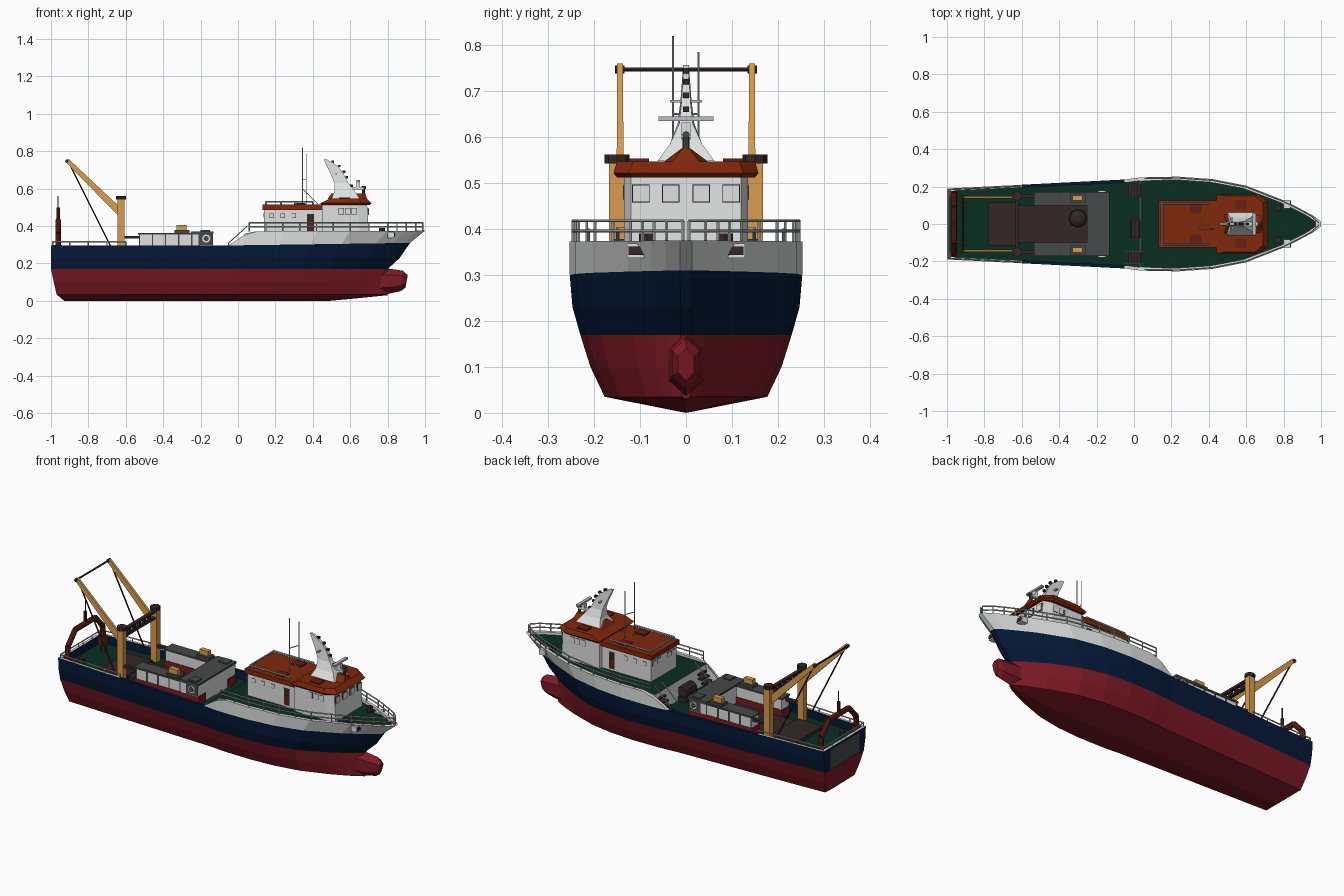
import bpy, bmesh, math
from mathutils import Vector

if "Cube" in bpy.data.objects:
    bpy.data.objects.remove(bpy.data.objects["Cube"])

COL = dict(hull_red=(.21,.01,.019), navy=(.0015,.01,.042), white=(.74,.75,.75), rail_grey=(.5,.51,.52),
           deck_green=(.003,.026,.015), roof_orange=(.22,.021,.003), ochre=(.7,.335,.075),
           dark_grey=(.062,.067,.067), dark_brown=(.035,.02,.02), gantry_red=(.125,.013,.008))
MAT = {}
for n, c in COL.items():
    MAT[n] = bpy.data.materials.new(n)
    MAT[n].diffuse_color = (*c, 1)

def finish(name, bm, *mats):
    bmesh.ops.recalc_face_normals(bm, faces=bm.faces)
    me = bpy.data.meshes.new(name)
    bm.to_mesh(me)
    bm.free()
    for m in mats:
        me.materials.append(MAT[m])
    ob = bpy.data.objects.new(name, me)
    bpy.context.collection.objects.link(ob)
    return ob

def add_loft(bm, rings):
    vs = [[bm.verts.new(p) for p in r] for r in rings]
    n = len(rings[0])
    for a, b in zip(vs, vs[1:]):
        for i in range(n):
            bm.faces.new((a[i], a[(i+1) % n], b[(i+1) % n], b[i]))
    bm.faces.new(vs[0][::-1])
    bm.faces.new(vs[-1])

def lofts(name, mat, ringsets, mirror=False):
    bm = bmesh.new()
    for rs in ringsets:
        add_loft(bm, rs)
        if mirror:
            add_loft(bm, [[(p[0], -p[1], p[2]) for p in r] for r in rs])
    return finish(name, bm, mat)

def boxes(name, mat, bs, mirror=False):
    return lofts(name, mat, [[[(x, y, z) for x, y in ((a, c), (b, c), (b, d), (a, d))] for z in (e, f)]
                             for a, b, c, d, e, f in bs], mirror)

def tubes(name, mat, paths, r, mirror=False, n=6):
    sets = []
    for path in paths:
        for p, q in zip(path, path[1:]):
            p, q = Vector(p), Vector(q)
            rot = (q-p).to_track_quat('Z', 'Y')
            ring = [rot @ Vector((r*math.cos(k*math.tau/n), r*math.sin(k*math.tau/n), 0)) for k in range(n)]
            sets.append([[tuple(c+v) for v in ring] for c in (p, q)])
    return lofts(name, mat, sets, mirror)

def lerp(tab, x):
    for (a, u), (b, v) in zip(tab, tab[1:]):
        if x <= b:
            return u+(v-u)*max(0, x-a)/(b-a)
    return tab[-1][1]

# hull: stations along the length, rows up the side, then over the rim to the deck
PLAN = [(-1,.75), (-.6,.83), (-.05,.94), (.05,.99), (.24,1), (.42,.95), (.6,.81), (.8,.5), (.9,.3), (.96,.17), (1,.05)]
TOP = [(-1,.297), (-.05,.297), (.03,.35), (.1,.372), (1,.375)]
XS = [-1, -.6, -.5, -.05, 0, .03, .035, .1, .24, .42, .6, .8, .9, .96, 1]
ROWS = [(0,0,-.93,.8), (.035,.177,-.97,.8), (.1,.208,-.985,.8), (.17,.23,-1,.8), (.23,.247,-1,.865),
        (.3,.253,-1,.92), ('top',.253,-1,1), ('in',.235,-.985,.97), ('deck',.235,-.985,.97), ('deck',0,-.985,.97)]

def hull_point(x, row):
    z, w, xs, xe = row
    px = xs if x == -1 else x if x < .1 else .1+(x-.1)*(xe-.1)/.9
    y = w*lerp(PLAN, x)
    if z in ('top', 'in'):
        z = lerp(TOP, x)
    elif z == 'deck':
        z = .25 if x <= .03 else .36
    elif z == .3:
        z = min(lerp(TOP, x), .297+.013*max(0, x))
    elif z == 0:
        z = max(0, (px-.5)*.1)
    return Vector((px, y, z))

bm = bmesh.new()
def hull_face(pts, mi):
    u = []
    for p in pts:
        if all((p-q).length > 1e-5 for q in u):
            u.append(p)
    if len(u) > 2:
        bm.faces.new([bm.verts.new(p) for p in u]).material_index = mi
for s in (1, -1):
    P = [[hull_point(x, r) for r in ROWS] for x in XS]
    for col in P:
        for p in col:
            p.y *= s
    ROWMAT = [0, 0, 0, 1, 1, 2, 2, 2, 3]
    for i in range(len(XS)-1):
        for j in range(9):
            m = ROWMAT[j]
            if (j == 6 and -.6 <= XS[i] < -.05) or (j == 7 and XS[i] < -.05):
                m = 1
            if j == 8 and XS[i] == .03:
                m = 2
            hull_face([P[i][j], P[i+1][j], P[i+1][j+1], P[i][j+1]], m)
    for col in (P[0], P[-1]):                      # transom and stem
        for j in range(8):
            a, b = col[j], col[j+1]
            m = 1 if j == 7 and col is P[0] else ROWMAT[j]
            hull_face([a, b, Vector((b.x, 0, b.z)), Vector((a.x, 0, a.z))], m)
bmesh.ops.remove_doubles(bm, verts=bm.verts, dist=1e-4)
finish("hull", bm, "hull_red", "navy", "white", "deck_green")

# bulbous bow
lofts("bulbous_bow", "hull_red", [[[(x+dx*(k in (5, 0, 1)), ry*math.sin(k*math.tau/6), cz+rz*math.cos(k*math.tau/6))
      for k in range(6)] for x, cz, ry, rz, dx in
      ((.6,.1,.05,.07,0), (.8,.105,.042,.068,0), (.87,.107,.035,.055,.01), (.895,.105,.02,.035,.01))]])
boxes("stern_door", "dark_grey", [(-1.001,-.996,-.13,.13,.175,.285)])
# anchor pockets
for nm, mt, o, h in (("anchor_pocket", "white", 0, .016), ("anchor", "dark_brown", .004, .009)):
    boxes(nm, mt, [(.8,.835+o,.1-h,.112+h+o,.353-h,.353+h)], True)

# railings following the hull edge
def edge(x, z, d=.006):
    return (x-(.012 if x > .97 else 0), max(.252*lerp(PLAN, x)-d, .003), z)
fx = [.06, .15, .24, .33, .42, .51, .6, .7, .8, .85, .9, .95, 1]
tubes("bow_rails", "rail_grey", [[edge(x, z) for x in fx] for z in (.396, .418)]
      + [[edge(x, .37), edge(x, .418)] for x in fx], .0035, True)
ax = [-.99, -.9, -.8, -.7, -.6]
tubes("stern_rails", "rail_grey", [[(-.99, 0, .316)]+[edge(x, .316) for x in ax]]
      + [[edge(x, .29), edge(x, .316)] for x in ax] + [[(-.99, y, .29), (-.99, y, .316)] for y in (.02, .1)], .0035, True)

# stairs down from the forecastle
boxes("stairs", "dark_brown", [(.035-.016*k, .06-.016*k, .15, .215, .345-.022*k, .355-.022*k) for k in range(5)], True)
tubes("stair_rails", "rail_grey", [[(.05,y,.40), (-.05,y,.31), (-.05,y,.25)] for y in (.148, .212)], .003, True)
# deck winch
tubes("winch_drum", "dark_brown", [[(.015,-.075,.295), (.015,.02,.295)]], .035, n=10)
boxes("winch_base", "dark_brown", [(-.02,.03,-.075,.03,.25,.275)])

# aft deckhouse: U-shaped, open towards the stern
boxes("deckhouse_base", "hull_red", [(-.535,-.13,.1,.168,.25,.297)], True)
boxes("deckhouse_walls", "white", [(-.53,-.21,.103,.166,.297,.355)], True)
boxes("deckhouse_front_block", "white", [(-.245,-.135,-.168,.168,.25,.36)])
boxes("deckhouse_roof", "dark_grey", [(-.535,-.2,.098,.172,.355,.364)], True)
boxes("deckhouse_front_roof", "dark_grey", [(-.25,-.13,-.172,.172,.36,.371)])
boxes("deckhouse_frames", "dark_grey", [(x,x+.006,.166,.17,.297,.355) for x in (-.53,-.46,-.39,-.32,-.25,-.21)]
      + [(-.205,-.135,.168,.171,.3,.36)], True)
boxes("roof_hatches", "dark_grey", [(-.34,-.26,.112,.162,.364,.378), (-.2,-.15,.112,.162,.371,.378)], True)
boxes("roof_lockers", "ochre", [(-.33,-.275,.125,.152,.378,.405)], True)
tubes("lifebuoys", "white", [[(-.17,.17,.333), (-.17,.178,.333)]], .022, True, 12)
tubes("lifebuoy_centres", "dark_grey", [[(-.17,.177,.333), (-.17,.18,.333)]], .014, True, 12)
boxes("hold_floor", "dark_brown", [(-.62,-.245,-.1,.1,.25,.262)])
boxes("hatch_cover", "dark_brown", [(-.78,-.62,-.115,.115,.25,.268)])
lofts("net_pile", "dark_brown", [[[(-.3+r*math.cos(k*.785), .03+r*math.sin(k*.785), z) for k in range(8)]
      for r, z in ((.05,.26), (.045,.285), (.02,.3))]])

# cranes
boxes("crane_columns", "ochre", [(-.645,-.607,.135,.168,.25,.55)], True)
tubes("crane_caps", "dark_brown", [[(-.626,.15,.543), (-.626,.15,.562)]], .027, True, 8)
lofts("crane_booms", "ochre", [[[(-.632+d,y,.475+d) for d, y in ((-.014,.136), (.014,.136), (.014,.151), (-.014,.151))],
      [(-.915+d,y,.752+d) for d, y in ((-.008,.137), (.008,.137), (.008,.15), (-.008,.15))]]], True)
tubes("boom_crossbar", "dark_brown", [[(-.915,-.155,.747), (-.915,.155,.747)]], .005)
tubes("boom_tips", "dark_brown", [[(-.915,.134,.747), (-.915,.155,.747)]], .009, True, 8)
tubes("crane_cables", "dark_brown", [[(-.91,.143,.75), (-.68,.143,.29)]], .004, True)
boxes("crane_crossbeam", "dark_brown", [(-.635,-.615,-.135,.135,z,z+.012) for z in (.495,.53)]
      + [(-.635,-.615,y-.006,y+.006,.5,.535) for y in (-.09,-.045,0,.045,.09)])
boxes("crane_pipe", "dark_brown", [(-.61,-.53,.14,.16,.333,.348)], True)

# stern gantry
tubes("stern_gantry", "gantry_red", [[(-.962,.165,.25), (-.962,.155,.36), (-.962,.09,.43), (-.962,0,.43)]], .015, True, 8)
tubes("gantry_post", "gantry_red", [[(-.962,0,.43), (-.962,0,.5)]], .009, n=8)
tubes("gantry_spike", "dark_brown", [[(-.962,0,.5), (-.962,0,.56)]], .003)
boxes("gantry_feet", "gantry_red", [(-.983,-.94,.145,.176,.25,.3)], True)
tubes("bollards", "dark_brown", [[(-.915,.1,.25), (-.915,.1,.285)], [(.77,.085,.36), (.77,.085,.39)]], .017, True, 8)

# bridge
def outline(x0, x1, xc, w, wc, z):
    return [(x0,-w,z), (xc,-w,z), (x1,-wc,z), (x1,wc,z), (xc,w,z), (x0,w,z)]
boxes("cabin_walls", "white", [(.14,.46,-.115,.115,.36,.49)])
lofts("bridge_walls", "white", [[outline(.45,.7,.65,.135,.12,.36), outline(.45,.69,.64,.135,.12,.52)]])
boxes("cabin_roof", "roof_orange", [(.13,.49,-.125,.125,.487,.514)])
lofts("bridge_roof", "roof_orange", [[outline(.445,.705,.655,.15,.115,.512), outline(.44,.715,.66,.158,.125,.522),
                                      outline(.49,.69,.645,.15,.115,.547)]])
lofts("mast_pedestal", "roof_orange", [[outline(.48,.69,.67,.05,.03,.545), outline(.5,.68,.66,.01,.008,.575)]])
boxes("roof_squares", "gantry_red", [(.3,.36,.055,.1,.514,.522), (.54,.6,.08,.125,.547,.553)], True)
tubes("roof_rail", "rail_grey", [[(.15,0,.53), (.15,.108,.53), (.4,.108,.53)]]
      + [[(x,.108,.51), (x,.108,.53)] for x in (.15,.23,.31,.4)], .0045, True)
# windows and doors
for nm, mt, g, t in (("window_frames", "dark_brown", .002, 0), ("window_panes", "white", 0, .0015)):
    boxes(nm, mt, [(.685,.698+t,y-.017-g,y+.017+g,.46-g,.495+g) for y in (.033, .098)]
          + [(x-g,x+.024+g,.13,.136+t,.465-g,.495+g) for x in (.54,.575,.61)]
          + [(x-g,x+.018+g,.11,.116+t,.445-g,.465+g) for x in (.17,.23,.29)]
          + [(.138-t,.142,y-g,y+.03+g,.445-g,.47+g) for y in (.03, .07)], True)
boxes("doors", "dark_brown", [(.37,.405,.11,.1165,.37,.465)], True)
boxes("door_lower", "gantry_red", [(.375,.4,.11,.118,.375,.425)], True)

# mast with lights, radar and aerials
lofts("mast", "white", [[[(a,-w,z), (b,-w*f,z), (b,w*f,z), (a,w,z)] for a, b, w, f, z in
      ((.5,.65,.062,1,.548), (.515,.625,.035,1,.585), (.515,.59,.018,.8,.63), (.495,.565,.012,.8,.68),
       (.475,.535,.009,.8,.72), (.458,.475,.006,1,.757))]])
boxes("mast_lights", "dark_brown", [(x,x+.014,-.006,.006,z,z+.012) for x, z in ((.6,.61), (.575,.655), (.56,.685), (.535,.715), (.5,.738))])
boxes("mast_yard", "rail_grey", [(.52,.53,-.035,.035,.675,.681)])
boxes("radar_arm", "white", [(.58,.67,-.01,.01,.595,.607), (.632,.652,-.01,.01,.6,.632)])
boxes("radar_bar", "rail_grey", [(.633,.651,-.06,.06,.635,.645)])
tubes("searchlight", "dark_grey", [[(.66,0,.605), (.685,0,.605)], [(.67,0,.57), (.67,0,.6)]], .008, n=8)
tubes("aerials", "rail_grey", [[(.345,-.028,.51), (.345,-.028,.82)], [(.365,.027,.51), (.365,.027,.785)],
      [(.345,-.028,.65), (.365,.027,.65)], [(.345,-.028,.6), (.43,-.028,.515)]], .0025)

for m in bpy.data.materials:
    if m.users and not m.is_grease_pencil:
        m.use_nodes = True
        m.node_tree.nodes["Principled BSDF"].inputs["Base Color"].default_value = m.diffuse_color
